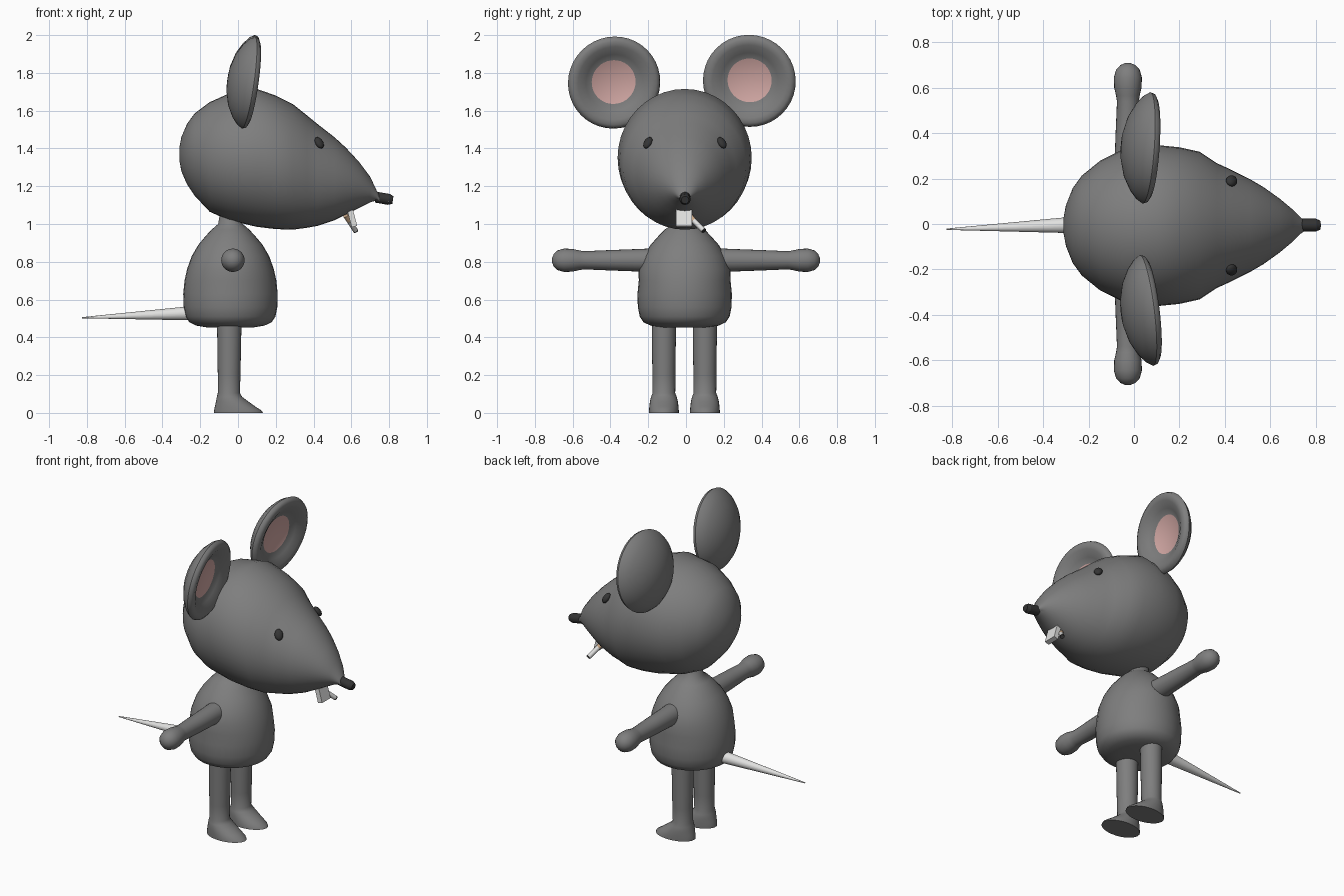
import bpy, bmesh, math
from mathutils import Matrix, Vector

if "Cube" in bpy.data.objects:
    bpy.data.objects.remove(bpy.data.objects["Cube"])


def material(name, r, g, b):
    m = bpy.data.materials.new(name)
    m.diffuse_color = (r, g, b, 1)
    m.use_nodes = True
    m.node_tree.nodes["Principled BSDF"].inputs["Base Color"].default_value = m.diffuse_color
    return m


GREY = material("grey fur", 0.21, 0.21, 0.21)
PINK = material("ear pink", 0.66, 0.40, 0.38)
DARK = material("dark", 0.035, 0.035, 0.035)
WHITE = material("off white", 0.75, 0.75, 0.74)
TAN = material("tan filter", 0.60, 0.40, 0.25)

# axis -> order turning (along, a, b) into (x, y, z)
ORDER = {'x': lambda p, a, b: (p, a, b),
         'y': lambda p, a, b: (a, p, b),
         'z': lambda p, a, b: (a, b, p)}


def finish(name, bm, mats, angle=50, matrix=None):
    bmesh.ops.recalc_face_normals(bm, faces=bm.faces[:])
    me = bpy.data.meshes.new(name)
    bm.to_mesh(me)
    bm.free()
    ob = bpy.data.objects.new(name, me)
    bpy.context.collection.objects.link(ob)
    for m in mats:
        me.materials.append(m)
    if matrix is not None:
        me.transform(matrix)
    bpy.ops.object.select_all(action='DESELECT')
    ob.select_set(True)
    bpy.context.view_layer.objects.active = ob
    bpy.ops.object.shade_smooth_by_angle(angle=math.radians(angle))
    return ob


def loft(name, axis, rows, mats, sides=32, matrix=None, angle=50, cap_index=0):
    """Skin elliptical rings: rows of (position, centre a, radius a, centre b, radius b)."""
    bm = bmesh.new()
    rings = []
    for p, a0, ra, b0, rb in rows:
        rings.append([bm.verts.new(ORDER[axis](
            p, a0 + ra * math.cos(2 * math.pi * i / sides),
            b0 + rb * math.sin(2 * math.pi * i / sides))) for i in range(sides)])
    for lo, hi in zip(rings, rings[1:]):
        for i in range(sides):
            j = (i + 1) % sides
            bm.faces.new((lo[i], lo[j], hi[j], hi[i]))
    bm.faces.new(rings[0])
    bm.faces.new(rings[-1]).material_index = cap_index
    return finish(name, bm, mats, angle, matrix)


def rod(name, start, end, r1, r2, mat, sides=16):
    start, end = Vector(start), Vector(end)
    d = end - start
    rows = [(0, 0, r1, 0, r1), (d.length, 0, r2, 0, r2)]
    m = Matrix.Translation(start) @ d.to_track_quat('Z', 'Y').to_matrix().to_4x4()
    return loft(name, 'z', rows, [mat], sides, m)


# head: x, half width, bottom z, top z
HEAD = [(-0.311, 0.03, 1.34, 1.40), (-0.30, 0.09, 1.28, 1.46), (-0.27, 0.165, 1.21, 1.53),
        (-0.23, 0.22, 1.15, 1.585), (-0.15, 0.285, 1.065, 1.645), (-0.05, 0.335, 1.02, 1.69),
        (0.10, 0.355, 0.985, 1.715), (0.20, 0.345, 0.973, 1.68), (0.29, 0.325, 0.97, 1.635),
        (0.365, 0.275, 0.98, 1.575), (0.42, 0.25, 0.99, 1.53), (0.51, 0.205, 1.02, 1.46),
        (0.57, 0.17, 1.05, 1.405), (0.64, 0.12, 1.085, 1.33), (0.70, 0.07, 1.115, 1.25),
        (0.735, 0.035, 1.125, 1.175), (0.75, 0.025, 1.11, 1.16)]
loft("head", 'x', [(x, -0.007, w, (b + t) / 2, (t - b) / 2) for x, w, b, t in HEAD], [GREY], 40)

# nose
rod("nose", (0.73, -0.005, 1.142), (0.80, -0.005, 1.13), 0.029, 0.029, DARK)
rod("nose_tip", (0.80, -0.005, 1.13), (0.82, -0.005, 1.127), 0.029, 0.02, DARK)

# ears: domed back, rounded rim, hollow front with pink centre
EAR = [(-0.115, 0.02), (-0.11, 0.07), (-0.09, 0.14), (-0.06, 0.195), (-0.03, 0.23), (-0.005, 0.246),
       (0.012, 0.24), (0.022, 0.222), (0.018, 0.195), (-0.005, 0.15), (-0.025, 0.117)]
for name, y, z, yaw in (("ear_right", -0.38, 1.748, 7), ("ear_left", 0.335, 1.757, -4)):
    m = (Matrix.Translation((0.06, y, z)) @ Matrix.Rotation(math.radians(yaw), 4, 'Z')
         @ Matrix.Rotation(math.radians(8), 4, 'Y'))
    loft(name, 'x', [(a, 0, r, 0, r) for a, r in EAR], [GREY, PINK], 40, m, cap_index=1)

# eyes
for name, y, s in (("eye_right", -0.202, -1), ("eye_left", 0.19, 1)):
    bm = bmesh.new()
    bmesh.ops.create_uvsphere(bm, u_segments=16, v_segments=10, radius=1)
    m = (Matrix.Translation((0.43, y, 1.43)) @ Matrix.Rotation(s * math.radians(45), 4, 'Z')
         @ Matrix.Rotation(math.radians(-35), 4, 'Y') @ Matrix.Diagonal((0.018, 0.025, 0.034, 1)))
    finish(name, bm, [DARK], 60, m)

# teeth
bm = bmesh.new()
bmesh.ops.create_cube(bm, size=1)
finish("teeth", bm, [WHITE], 30, Matrix.Translation((0.605, -0.01, 1.03))
       @ Matrix.Rotation(math.radians(-15), 4, 'Y') @ Matrix.Diagonal((0.03, 0.085, 0.09, 1)))

# small stick in the mouth
rod("stick_end", (0.57, 0.02, 1.045), (0.588, 0.042, 1.017), 0.014, 0.014, TAN, 12)
rod("stick", (0.588, 0.042, 1.017), (0.621, 0.092, 0.967), 0.014, 0.014, WHITE, 12)
rod("stick_tip", (0.621, 0.092, 0.967), (0.624, 0.096, 0.962), 0.014, 0.013, DARK, 12)

# body and neck: z, radius
BODY = [(0.452, 0.12), (0.462, 0.18), (0.48, 0.218), (0.51, 0.238), (0.56, 0.248), (0.63, 0.25),
        (0.70, 0.243), (0.76, 0.23), (0.83, 0.205), (0.89, 0.17), (0.94, 0.128), (0.97, 0.10),
        (1.00, 0.065), (1.06, 0.055)]
loft("body", 'z', [(z, -0.04, r, -0.007, r * (1.06 if 0.7 < z < 0.98 else 1)) for z, r in BODY], [GREY])

# arms with rounded hands
ARM = [(0.12, 0.066), (0.24, 0.06), (0.40, 0.054), (0.54, 0.048), (0.565, 0.052), (0.60, 0.06),
       (0.645, 0.062), (0.68, 0.052), (0.70, 0.033), (0.709, 0.012)]
for name, s in (("arm_right", -1), ("arm_left", 1)):
    loft(name, 'y', [(s * y, -0.027, r, 0.808, r) for y, r in ARM], [GREY], 24)

# legs with feet: z, back x, front x, half width
LEG = [(0, -0.127, 0.132, 0.079), (0.012, -0.127, 0.125, 0.079), (0.035, -0.122, 0.09, 0.077),
       (0.06, -0.117, 0.055, 0.074), (0.085, -0.112, 0.022, 0.068), (0.105, -0.107, 0.01, 0.06),
       (0.20, -0.107, 0.013, 0.061), (0.55, -0.112, 0.02, 0.065)]
for name, y in (("leg_right", -0.117), ("leg_left", 0.10)):
    loft(name, 'z', [(z, (a + b) / 2, (b - a) / 2, y, w) for z, a, b, w in LEG], [GREY], 28)

# tail
rod("tail", (-0.24, -0.003, 0.528), (-0.825, -0.023, 0.504), 0.038, 0.003, WHITE, 20)
